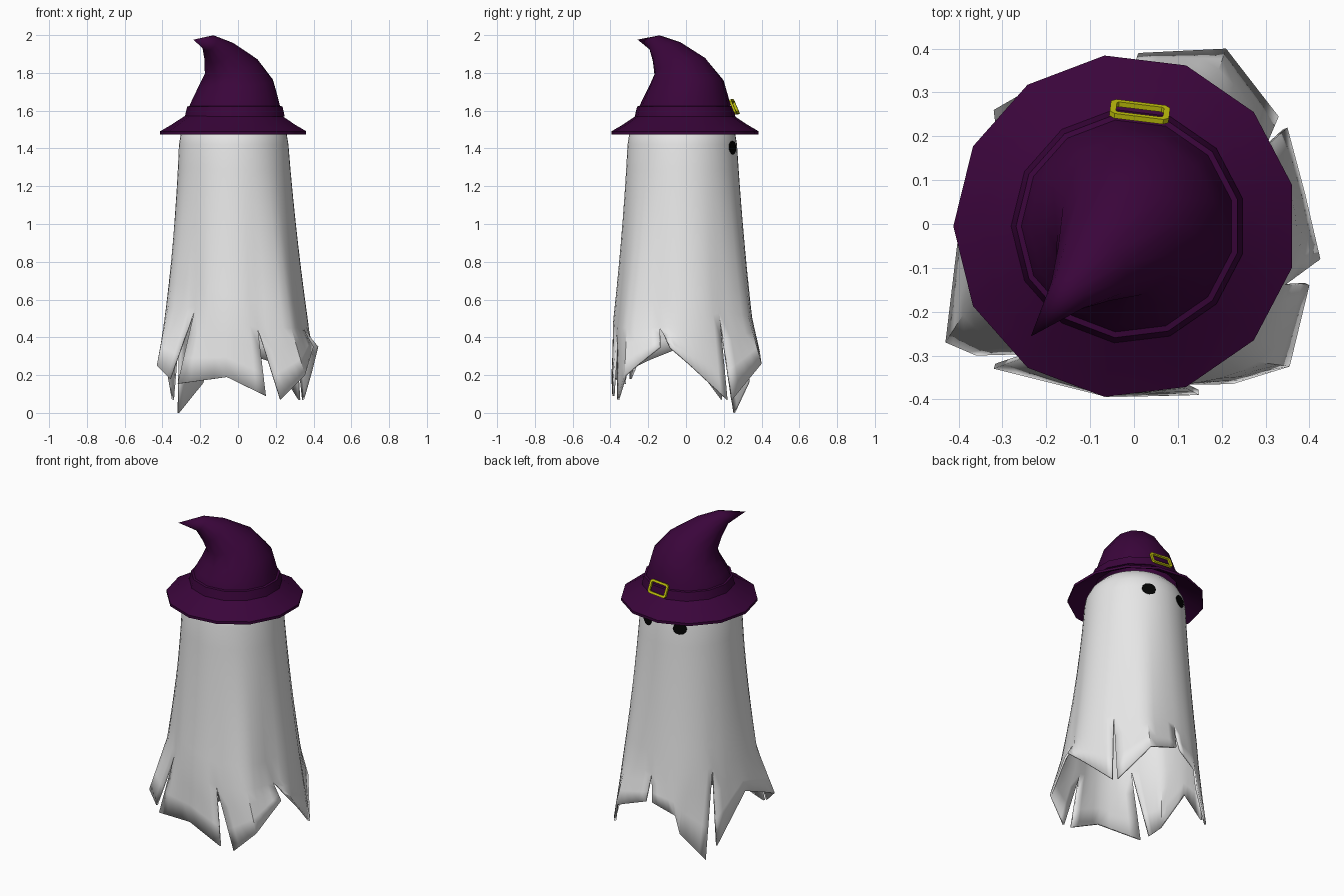
import bpy, bmesh, math
from mathutils import Vector, Matrix

if "Cube" in bpy.data.objects:
    bpy.data.objects.remove(bpy.data.objects["Cube"])


def material(name, rgb):
    m = bpy.data.materials.new(name)
    m.diffuse_color = (*rgb, 1)
    m.use_nodes = True
    m.node_tree.nodes["Principled BSDF"].inputs["Base Color"].default_value = m.diffuse_color
    return m


WHITE = material("sheet white", (0.8, 0.8, 0.8))
PURPLE = material("hat purple", (0.042, 0.0015, 0.043))
YELLOW = material("buckle yellow", (0.58, 0.58, 0.004))
BLACK = material("eye black", (0.001, 0.001, 0.001))


def finish(name, bm, mat, angle=None, recalc=True):
    bmesh.ops.remove_doubles(bm, verts=bm.verts, dist=0.0005)
    if recalc:
        bmesh.ops.recalc_face_normals(bm, faces=bm.faces)
    me = bpy.data.meshes.new(name)
    bm.to_mesh(me)
    bm.free()
    me.materials.append(mat)
    ob = bpy.data.objects.new(name, me)
    bpy.context.collection.objects.link(ob)
    if angle:
        bpy.ops.object.select_all(action='DESELECT')
        ob.select_set(True)
        bpy.context.view_layer.objects.active = ob
        bpy.ops.object.shade_smooth_by_angle(angle=math.radians(angle))
    return ob


def bridge(bm, loops, closed=True):
    """Join neighbouring point loops with quads."""
    rows = [[bm.verts.new(p) for p in loop] for loop in loops]
    n = len(rows[0])
    for a, b in zip(rows, rows[1:]):
        for i in range(n if closed else n - 1):
            j = (i + 1) % n
            bm.faces.new((a[i], a[j], b[j], b[i]))
    return rows


# ---- Ragged sheet: panels between slits (angle, height of slit top) ----
slits = [(232, .56), (287, .45), (340, .45), (392, .53), (450, .50), (508, .55), (592, .56)]
hems = [
    [(-.32, -.33, .155), (-.06, -.395, .19), (.148, -.39, .09)],
    [(.225, -.365, .07), (.355, -.325, .20), (.40, -.14, .35)],
    [(.425, -.08, .35), (.39, .07, .21), (.35, .22, .07)],
    [(.33, .245, .07), (.21, .40, .26), (.01, .39, .33)],
    [(-.03, .38, .33), (-.165, .345, .27), (-.19, .335, .16), (-.32, .26, 0)],
    [(-.35, .19, .07), (-.40, -.02, .35), (-.43, -.27, .25), (-.36, -.30, .18)],
]
SHOULDER = 1.42


def body(angle, z, bulge=0):
    """Point on the round sheet at a height below the shoulder."""
    t = (SHOULDER - z) / 0.9
    r = .29 + .05 * t + .022 * t * t + bulge * t ** 1.5
    a = math.radians(angle)
    return Vector((-.023 + .018 * t + r * math.cos(a), -.02 + .006 * t + r * math.sin(a), z))


def polyline(points, f):
    s = f * (len(points) - 1)
    i = min(int(s), len(points) - 2)
    return Vector(points[i]).lerp(Vector(points[i + 1]), s - i)


def sheet_column(angle, split, hem, f):
    col = []
    a = math.radians(angle)
    for k in range(7):                       # domed head
        e = math.pi / 2 * (1 - k / 6)
        r = .29 * max(math.cos(e), 0) ** .85
        col.append(Vector((-.023 + r * math.cos(a), -.02 + r * math.sin(a),
                           SHOULDER + .2 * math.sin(e))))
    bulge = (Vector(hem[:2]).length - .375) * .38 * math.sin(math.pi * f)
    col += [body(angle, SHOULDER + (split - SHOULDER) * k / 7, bulge) for k in range(1, 8)]
    start = col[-1]
    col += [start.lerp(hem, k / 3) for k in range(1, 4)]   # torn lower part
    return col


bm = bmesh.new()
for (a0, z0), (a1, z1), hem in zip(slits, slits[1:], hems):
    steps = 4 * (len(hem) - 1)
    columns = []
    for i in range(steps + 1):
        f = i / steps
        columns.append(sheet_column(a0 + (a1 - a0) * f, z0 + (z1 - z0) * f, polyline(hem, f), f))
    bridge(bm, [c[::-1] for c in columns][::-1], closed=False)
bmesh.ops.remove_doubles(bm, verts=bm.verts, dist=0.0005)
bmesh.ops.recalc_face_normals(bm, faces=bm.faces)
side = max(bm.faces, key=lambda f: f.calc_area())
mid = side.calc_center_median()
if side.normal.x * mid.x + side.normal.y * mid.y < 0:
    bmesh.ops.reverse_faces(bm, faces=bm.faces)
sheet = finish("sheet", bm, WHITE, 35, recalc=False)
solid = sheet.modifiers.new("thickness", 'SOLIDIFY')
solid.thickness = .012
solid.offset = -1

# ---- Hat ----
SIDES = 13
HAT = Vector((-.02, -.005, 0))
LEAN = Vector((-.66, -.75, 0)).normalized()


def ring(r, z, shift=0, tilt=0, dx=0):
    """Hat ring, moved and tipped along the leaning direction."""
    centre = HAT + LEAN * shift + Vector((dx, 0, z))
    e1 = LEAN * math.cos(tilt) - Vector((0, 0, math.sin(tilt)))
    e2 = Vector((-LEAN.y, LEAN.x, 0))
    lean = math.atan2(LEAN.y, LEAN.x)
    pts = []
    for k in range(SIDES):
        a = math.pi + 2 * math.pi * k / SIDES - lean
        pts.append(centre + (e1 * math.cos(a) + e2 * math.sin(a)) * r)
    return pts


# brim
bm = bmesh.new()
profile = [(.24, 1.585), (.265, 1.57), (.33, 1.527), (.392, 1.491), (.392, 1.475),
           (.33, 1.508), (.24, 1.562), (.24, 1.585)]
bridge(bm, [ring(r, z) for r, z in profile])
finish("hat_brim", bm, PURPLE, 30)

# bent crown with pointed tip
bm = bmesh.new()
rows = bridge(bm, [ring(*p, dx=.006) for p in (
    (.255, 1.565), (.245, 1.62), (.228, 1.67, -.003, .04), (.20, 1.745, -.008, .12),
    (.146, 1.83, .03, .36), (.09, 1.908, .125, .7), (.048, 1.958, .205, 1.0))])
tip = bm.verts.new(HAT + LEAN * .335 + Vector((.006, 0, 1.976)))
for i in range(SIDES):
    bm.faces.new((rows[-1][i], rows[-1][(i + 1) % SIDES], tip))
finish("hat_crown", bm, PURPLE, 45)

# band
bm = bmesh.new()
bridge(bm, [ring(r, z, dx=.007) for r, z in
            [(.24, 1.57), (.268, 1.57), (.256, 1.622), (.238, 1.626), (.24, 1.57)]])
finish("hat_band", bm, PURPLE, 30)

# buckle: thin rectangular frame leaning against the band
bm = bmesh.new()
place = (Matrix.Translation((.013, .256, 1.62)) @ Matrix.Rotation(math.radians(-7), 4, 'Z')
         @ Matrix.Rotation(math.radians(23), 4, 'X'))


def frame_loop(w, h, y, c=.012):
    corners = [(w - c, h), (w, h - c), (w, c - h), (w - c, -h),
               (c - w, -h), (-w, c - h), (-w, h - c), (c - w, h)]
    return [place @ Vector((x, y, z)) for x, z in corners]


bridge(bm, [frame_loop(*p) for p in ((.068, .042, -.006), (.068, .042, .006), (.054, .028, .006, .005),
                                     (.054, .028, -.006, .005), (.068, .042, -.006))])
finish("hat_buckle", bm, YELLOW)

# ---- Eyes: thin oval plates on the head ----
for name, angle in (("eye_left", 66), ("eye_right", 112)):
    a = math.radians(angle)
    out = Vector((math.cos(a), math.sin(a), 0))
    across = Vector((-out.y, out.x, 0))
    bm = bmesh.new()
    loops = []
    for depth in (-.004, .004):
        centre = Vector((-.023, -.02, 1.403)) + out * (.291 + depth)
        loops.append([centre + across * .041 * math.cos(t) + Vector((0, 0, .036 * math.sin(t)))
                      for t in (2 * math.pi * k / 12 for k in range(12))])
    for loop in bridge(bm, loops):
        bm.faces.new(loop)
    finish(name, bm, BLACK)
